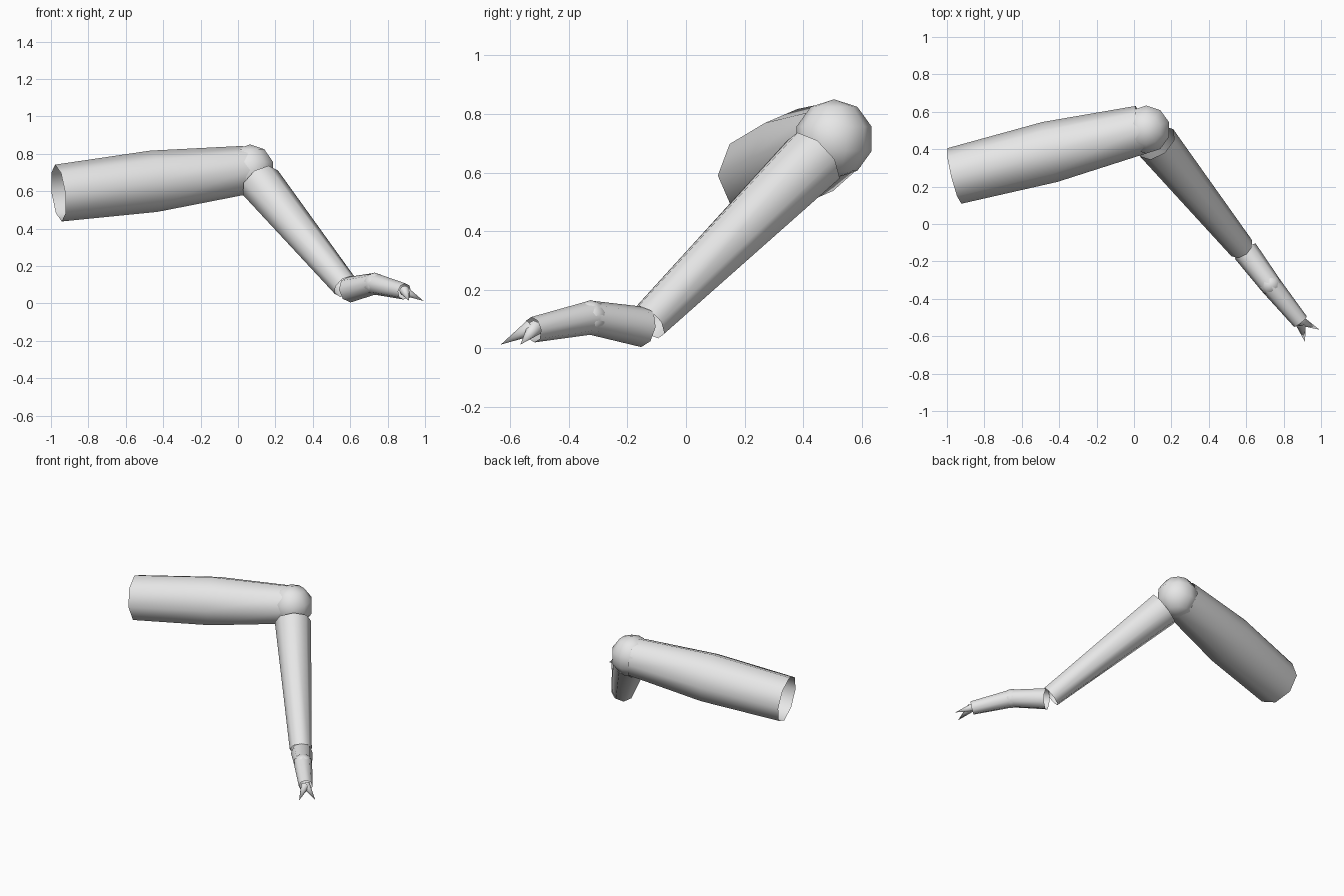
import bpy, bmesh, math
from mathutils import Vector

cube = bpy.data.objects.get("Cube")
if cube:
    bpy.data.objects.remove(cube, do_unlink=True)

grey = bpy.data.materials.new("light_grey")
grey.use_nodes = True
COLOUR = (0.8, 0.8, 0.8, 1)
grey.diffuse_color = COLOUR
grey.node_tree.nodes["Principled BSDF"].inputs["Base Color"].default_value = COLOUR


def finish(name, bm):
    """Turn a bmesh into a smooth-shaded object."""
    for face in bm.faces:
        face.smooth = True
    mesh = bpy.data.meshes.new(name)
    bm.to_mesh(mesh)
    bm.free()
    mesh.materials.append(grey)
    obj = bpy.data.objects.new(name, mesh)
    bpy.context.collection.objects.link(obj)
    return obj


def tube(name, points, radii, sides=8):
    """Open-ended tapered tube; a zero radius makes a pointed tip."""
    bm = bmesh.new()
    points = [Vector(p) for p in points]
    axis = (points[-1] - points[0]).normalized()
    side = axis.cross(Vector((0, 0, 1))).normalized()
    up = side.cross(axis)
    rings = []
    for p, r in zip(points, radii):
        if r == 0:
            rings.append([bm.verts.new(p)] * sides)
            continue
        angles = [math.tau * i / sides for i in range(sides)]
        rings.append([bm.verts.new(p + r * (math.cos(a) * side + math.sin(a) * up))
                      for a in angles])
    for low, high in zip(rings, rings[1:]):
        for i in range(sides):
            j = (i + 1) % sides
            corners = [low[i], low[j], high[j], high[i]]
            bm.faces.new(list(dict.fromkeys(corners)))
    bmesh.ops.recalc_face_normals(bm, faces=bm.faces)
    # Make sure the walls face away from the axis
    face = next(iter(bm.faces))
    centre = face.calc_center_median() - points[0]
    if face.normal.dot(centre - axis * centre.dot(axis)) < 0:
        bmesh.ops.reverse_faces(bm, faces=bm.faces)
    return finish(name, bm)


def ball(name, centre, radius, segments=10, rings=5):
    bm = bmesh.new()
    bmesh.ops.create_uvsphere(bm, u_segments=segments, v_segments=rings, radius=radius)
    bmesh.ops.translate(bm, verts=bm.verts, vec=centre)
    return finish(name, bm)


# Upper arm, slightly swollen in the middle, open at the shoulder
tube("upper_arm", [(-0.96, 0.257, 0.59), (-0.45, 0.385, 0.653), (0.04, 0.505, 0.713)],
     [0.153, 0.165, 0.13])
ball("elbow", (0.065, 0.505, 0.715), 0.135)
tube("forearm", [(0.12, 0.435, 0.645), (0.575, -0.128, 0.09)], [0.115, 0.07])

# Hand: palm, knuckle and finger section
tube("palm", [(0.595, -0.145, 0.073), (0.73, -0.325, 0.105)], [0.069, 0.058])
ball("knuckle", (0.73, -0.325, 0.105), 0.06)
tube("finger", [(0.73, -0.325, 0.105), (0.89, -0.522, 0.064)], [0.058, 0.044])

# Two splayed claws
for name, base, tip in (("left_claw", (0.885, -0.515, 0.07), (0.992, -0.565, 0.013)),
                        ("right_claw", (0.89, -0.53, 0.07), (0.915, -0.632, 0.013))):
    tube(name, [base, tip], [0.028, 0])
